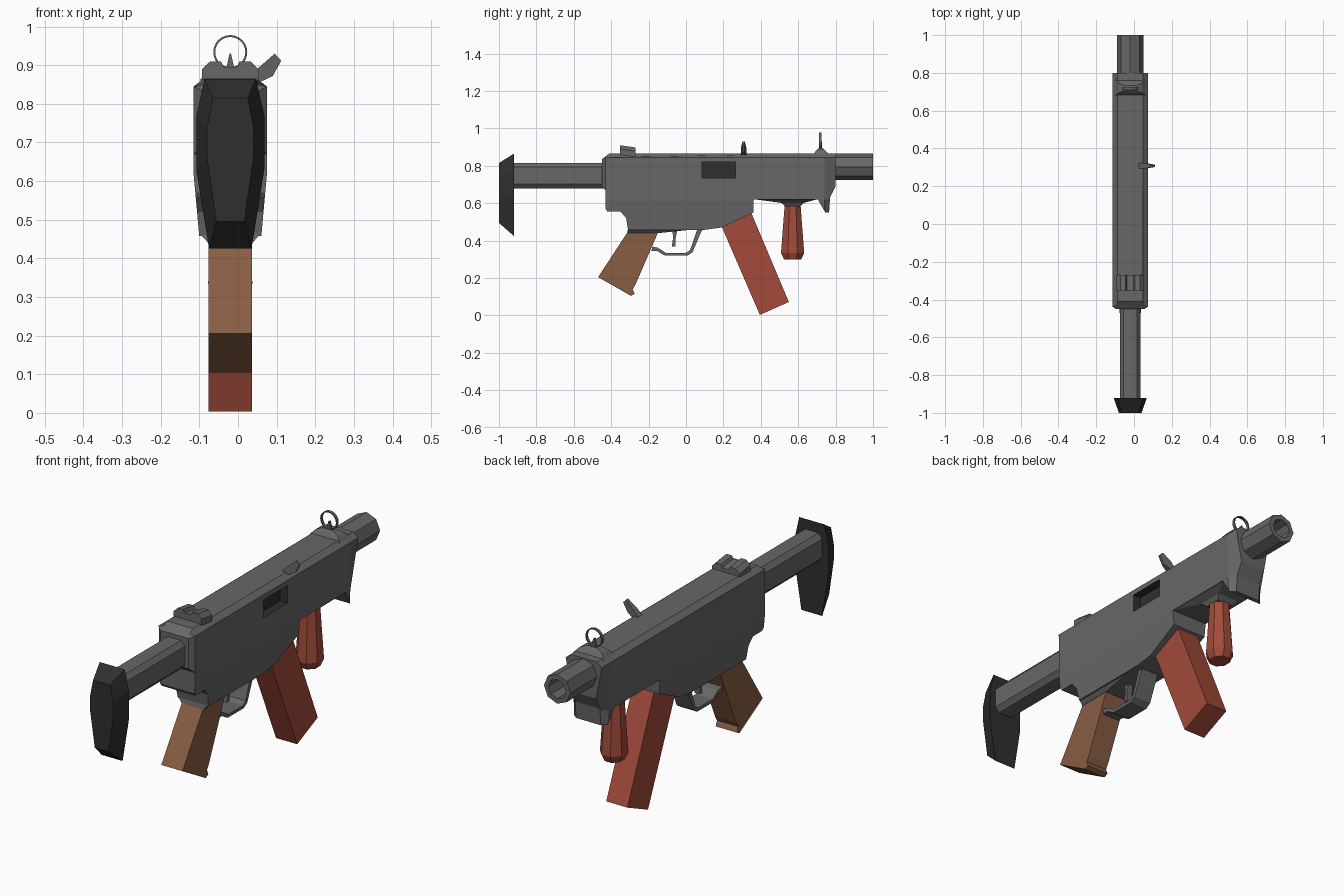
import bpy, bmesh, math
from mathutils import Vector

if "Cube" in bpy.data.objects:
    bpy.data.objects.remove(bpy.data.objects["Cube"])

CX = -0.02  # centre line of the main parts


def material(name, rgb):
    m = bpy.data.materials.new(name)
    m.diffuse_color = (*rgb, 1)
    m.use_nodes = True
    m.node_tree.nodes["Principled BSDF"].inputs["Base Color"].default_value = m.diffuse_color
    return m


GREY = material("grey metal", (0.135, 0.135, 0.135))
DARK = material("black rubber", (0.028, 0.028, 0.028))
BROWN = material("brown grip", (0.25, 0.11, 0.057))
RED = material("red plastic", (0.36, 0.07, 0.043))


def finish(name, bm, mat):
    bmesh.ops.recalc_face_normals(bm, faces=bm.faces)
    mesh = bpy.data.meshes.new(name)
    bm.to_mesh(mesh)
    bm.free()
    mesh.materials.append(mat)
    ob = bpy.data.objects.new(name, mesh)
    bpy.context.collection.objects.link(ob)
    return ob


def loft(bm, rings, caps=True, closed=False):
    """Skin a list of equal-length point rings."""
    vs = [[bm.verts.new(p) for p in r] for r in rings]
    n = len(vs[0])
    pairs = list(zip(vs, vs[1:])) + ([(vs[-1], vs[0])] if closed else [])
    for a, b in pairs:
        for i in range(n):
            j = (i + 1) % n
            bm.faces.new((a[i], a[j], b[j], b[i]))
    if caps and not closed:
        bm.faces.new(vs[0])
        bm.faces.new(vs[-1])


def side_prism(name, pts, half, mat, cx=CX):
    """Extrude a (y, z) profile across x."""
    bm = bmesh.new()
    loft(bm, [[(cx + s * half, y, z) for y, z in pts] for s in (-1, 1)])
    return finish(name, bm, mat)


def front_prism(name, pts, y0, y1, mat, lean=0.0):
    """Extrude an (x, z) profile along y; lean lowers the far end."""
    bm = bmesh.new()
    loft(bm, [[(CX + x, y, z - d) for x, z in pts] for y, d in ((y0, 0), (y1, lean))])
    return finish(name, bm, mat)


def octagon(rx, ry, turn=0.0, n=8):
    return [(rx * math.cos(turn + k * math.tau / n), ry * math.sin(turn + k * math.tau / n))
            for k in range(n)]


# --- receiver: side profile, narrowed by height and at both ends
profile = [(-0.45, 0.835), (-0.43, 0.85), (-0.41, 0.866), (0.80, 0.866), (0.80, 0.69),
           (0.77, 0.63), (0.765, 0.55), (0.745, 0.55), (0.705, 0.62), (0.36, 0.62),
           (0.36, 0.55), (0.19, 0.47), (0.10, 0.458), (-0.31, 0.458), (-0.32, 0.52),
           (-0.35, 0.555), (-0.42, 0.555), (-0.43, 0.57), (-0.43, 0.67), (-0.45, 0.69)]
bm = bmesh.new()
loft(bm, [[(s, y, z) for y, z in profile] for s in (-1, 1)])
for co, no in (((0, 0, 0.62), (0, 0, 1)), ((0, 0, 0.845), (0, 0, 1)),
               ((0, -0.43, 0), (0, 1, 0)), ((0, 0.74, 0), (0, 1, 0))):
    bmesh.ops.bisect_plane(bm, geom=bm.verts[:] + bm.edges[:] + bm.faces[:],
                           plane_co=co, plane_no=no)
for v in bm.verts:
    y, z = v.co.y, v.co.z
    half = 0.095
    if z > 0.85:
        half = 0.068
    elif z < 0.62:
        half = 0.095 - (0.62 - z) * 0.09
    if y < -0.44:
        half = min(half, 0.075)
    if y > 0.75 and z < 0.70:
        half = 0.065
    v.co.x = CX + math.copysign(half, v.co.x)
receiver = finish("receiver", bm, GREY)
receiver.data.materials.append(DARK)

# --- ejection port cut into the right side only
bm = bmesh.new()
bmesh.ops.create_cube(bm, size=1)
for v in bm.verts:
    v.co = Vector((0.075 + v.co.x * 0.08, 0.175 + v.co.y * 0.18, 0.778 + v.co.z * 0.085))
cutter = finish("port_cutter", bm, DARK)
cutter.hide_render = True
cut = receiver.modifiers.new("port", 'BOOLEAN')
cut.operation, cut.object, cut.solver = 'DIFFERENCE', cutter, 'EXACT'
graph = bpy.context.evaluated_depsgraph_get()
cut_mesh = bpy.data.meshes.new_from_object(receiver.evaluated_get(graph))
receiver.modifiers.clear()
receiver.data = cut_mesh
bpy.data.objects.remove(cutter)
for p in cut_mesh.polygons:
    c = p.center
    inside = 0.03 < c.x < 0.0745 and 0.08 < c.y < 0.27 and 0.73 < c.z < 0.825
    p.material_index = 1 if inside else 0

# --- barrel with an open bore
bm = bmesh.new()
path = [(0.78, 0.07), (1.0, 0.07), (1.0, 0.046), (0.85, 0.046)]
loft(bm, [[(CX + x, y, 0.795 + z) for x, z in octagon(r, r)] for y, r in path])
finish("barrel", bm, GREY)

# --- stock tube and butt plate
front_prism("stock_tube", [(x, 0.748 + z) for x, z in
            ((-0.055, -0.045), (-0.035, -0.068), (0.035, -0.068), (0.055, -0.045),
             (0.055, 0.045), (0.035, 0.068), (-0.035, 0.068), (-0.055, 0.045))],
            -0.94, -0.43, GREY)


def mirrored(right):
    return right + [(-x, z) for x, z in reversed(right)]


outer = mirrored([(0.066, 0.865), (0.088, 0.77), (0.088, 0.63), (0.055, 0.425)])
inner = mirrored([(0.045, 0.815), (0.060, 0.74), (0.060, 0.66), (0.036, 0.495)])
bm = bmesh.new()
loft(bm, [[(CX + x, y, z) for x, z in r] for r, y in ((inner, -1.0), (outer, -0.92))])
finish("butt_plate", bm, DARK)

# --- pistol grip with its collar
bm = bmesh.new()
loft(bm, [[(CX - h, a, z), (CX + h, a, z), (CX + h, b, z), (CX - h, b, z)]
          for z, h, a, b in ((0.465, 0.08, -0.31, 0.09), (0.44, 0.057, -0.315, -0.15))])
finish("grip_collar", bm, GREY)
side_prism("pistol_grip", [(-0.315, 0.442), (-0.15, 0.442), (-0.27, 0.165), (-0.285, 0.14),
                           (-0.275, 0.115), (-0.295, 0.105), (-0.47, 0.205)], 0.056, BROWN)

# --- trigger and guard
side_prism("trigger", [(-0.075, 0.46), (-0.045, 0.46), (-0.056, 0.41), (-0.056, 0.37),
                       (-0.076, 0.37), (-0.068, 0.42)], 0.014, GREY)
side_prism("trigger_guard", [(-0.18, 0.368), (-0.15, 0.362), (-0.108, 0.335), (0.0, 0.335),
                             (0.022, 0.35), (0.06, 0.46), (0.09, 0.46), (0.078, 0.44),
                             (0.035, 0.338), (0.008, 0.32), (-0.113, 0.32), (-0.155, 0.345),
                             (-0.185, 0.345)], 0.045, GREY)

# --- magazine
side_prism("magazine", [(0.18, 0.50), (0.34, 0.57), (0.55, 0.072), (0.395, 0.003)], 0.056, RED)

# --- front grip and its mount
bm = bmesh.new()
loft(bm, [[(CX + x, 0.57 + y, z) for x, y in octagon(rx, ry, math.pi / 8)]
          for z, rx, ry in ((0.59, 0.046, 0.046), (0.335, 0.062, 0.067), (0.30, 0.046, 0.050))])
finish("front_grip", bm, RED)
bm = bmesh.new()
loft(bm, [[(CX - h, a, z), (CX + h, a, z), (CX + h, b, z), (CX - h, b, z)]
          for z, h, a, b in ((0.622, 0.093, 0.36, 0.705), (0.602, 0.055, 0.51, 0.63),
                             (0.583, 0.042, 0.53, 0.61))])
finish("front_grip_mount", bm, GREY)

# --- rear sight: notched block leaning forwards
front_prism("rear_sight", mirrored([(0.017, 0.896), (0.024, 0.91), (0.052, 0.91),
                                    (0.073, 0.89), (0.073, 0.86)]),
            -0.352, -0.27, GREY, lean=0.012)

# --- front sight: base, post and ring
bm = bmesh.new()
loft(bm, [[(CX - h, a, z), (CX + h, a, z), (CX + h, b, z), (CX - h, b, z)]
          for z, h, a, b in ((0.86, 0.08, 0.68, 0.765), (0.882, 0.06, 0.695, 0.745),
                             (0.894, 0.03, 0.708, 0.732))])
finish("front_sight_base", bm, GREY)
front_prism("front_sight_post", [(-0.012, 0.885), (0.012, 0.885), (0.002, 0.93), (-0.002, 0.93)],
            0.712, 0.726, GREY)
bm = bmesh.new()
rings = []
for k in range(24):
    a = k * math.tau / 24
    rings.append([(CX + r * math.cos(a), 0.718 + w, 0.934 + r * math.sin(a))
                  for r, w in ((0.039, -0.007), (0.044, -0.007), (0.044, 0.007), (0.039, 0.007))])
loft(bm, rings, closed=True)
finish("front_sight_ring", bm, GREY)

# --- charging handle: thin lever angled out to the right
bm = bmesh.new()
lever = [(0.02, 0.858), (0.055, 0.895), (0.095, 0.93), (0.112, 0.912), (0.09, 0.872), (0.06, 0.858)]
loft(bm, [[(x, 0.308 + s * (0.015 if x < 0.09 else 0.006), z) for x, z in lever] for s in (-1, 1)])
finish("charging_handle", bm, GREY)
